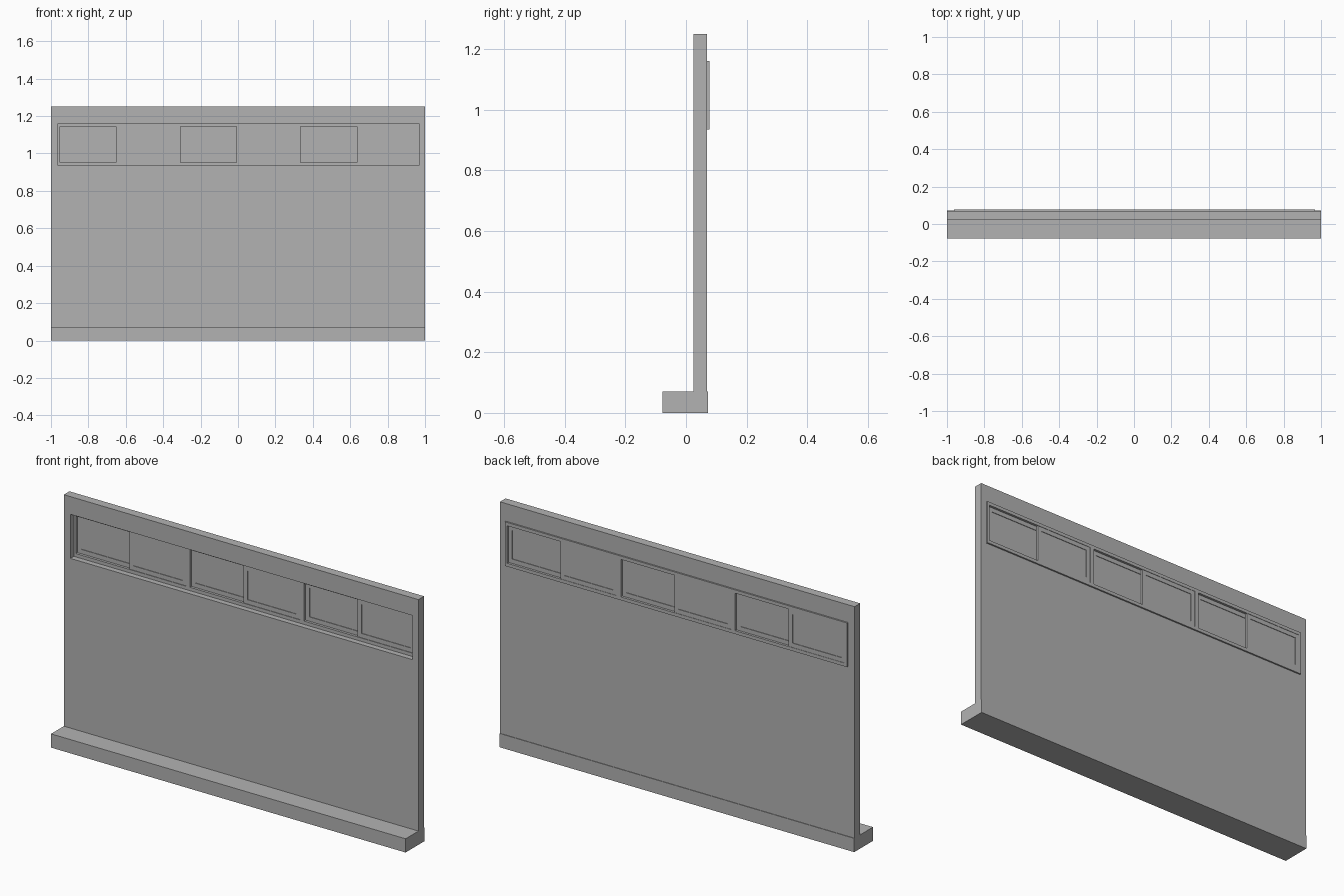
import bpy
import bmesh

cube = bpy.data.objects.get("Cube")
if cube:
    bpy.data.objects.remove(cube, do_unlink=True)

grey = bpy.data.materials.new("plain grey")
grey.use_nodes = True
colour = (0.448, 0.448, 0.448, 1)
grey.diffuse_color = colour
grey.node_tree.nodes["Principled BSDF"].inputs["Base Color"].default_value = colour


def finish(name, bm):
    bmesh.ops.recalc_face_normals(bm, faces=bm.faces)
    mesh = bpy.data.meshes.new(name)
    bm.to_mesh(mesh)
    bm.free()
    mesh.materials.append(grey)
    obj = bpy.data.objects.new(name, mesh)
    bpy.context.collection.objects.link(obj)
    return obj


def corners(bm, rect, y):
    x0, x1, z0, z1 = rect
    return [bm.verts.new((x, y, z)) for x, z in ((x0, z0), (x1, z0), (x1, z1), (x0, z1))]


def box(name, rect, y0, y1):
    bm = bmesh.new()
    front, back = corners(bm, rect, y0), corners(bm, rect, y1)
    bm.faces.new(front)
    bm.faces.new(back)
    for i in range(4):
        j = (i + 1) % 4
        bm.faces.new((front[i], front[j], back[j], back[i]))
    return finish(name, bm)


def ring(name, outer, inner, y0, y1):
    """Rectangular slab with a rectangular opening."""
    bm = bmesh.new()
    loops = [corners(bm, r, y) for r, y in ((outer, y0), (inner, y0), (inner, y1), (outer, y1))]
    for a in range(4):
        p, q = loops[a], loops[(a + 1) % 4]
        for i in range(4):
            j = (i + 1) % 4
            bm.faces.new((p[i], p[j], q[j], q[i]))
    return finish(name, bm)


def inset(rect, dx, dz):
    x0, x1, z0, z1 = rect
    return (x0 + dx, x1 - dx, z0 + dz, z1 - dz)


# Wall with a long opening, standing on a projecting footing
opening = (-0.963, 0.967, 0.935, 1.16)
ring("wall", (-1, 1, 0.07, 1.25), opening, 0.025, 0.07)
box("footing", (-1, 1, 0, 0.07), -0.078, 0.073)

# Three sliding windows side by side, each with two overlapping sashes
left, right, bottom, top = opening
width = (right - left) / 3
for n in range(3):
    x0 = left + n * width
    outer = (x0, x0 + width, bottom, top)
    inner = inset(outer, 0.011, 0.017)
    ring(f"window_frame_{n + 1}", outer, inner, 0.053, 0.078)
    mid = x0 + width / 2
    sashes = (("rear", inner[0], mid + 0.01, 0.066),
              ("front", mid - 0.01, inner[1], 0.056))
    for side, a, b, y in sashes:
        sash = (a, b, inner[2], inner[3])
        pane = inset(sash, 0.022, 0.022)
        ring(f"{side}_sash_{n + 1}", sash, pane, y, y + 0.01)
        box(f"{side}_pane_{n + 1}", pane, y + 0.003, y + 0.007)
